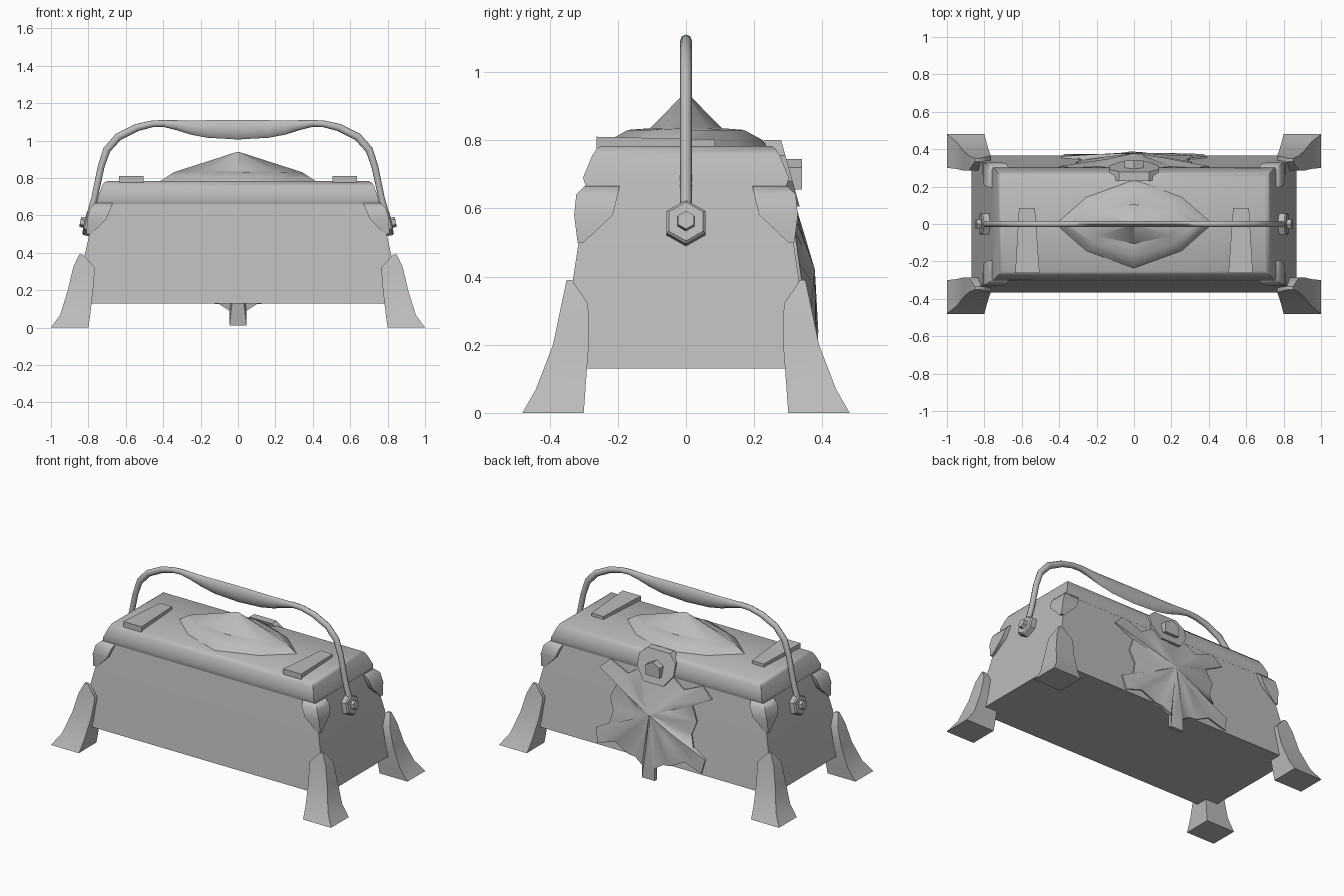
import bpy, bmesh, math
from mathutils import Vector, Matrix

if "Cube" in bpy.data.objects:
    bpy.data.objects.remove(bpy.data.objects["Cube"])

grey = bpy.data.materials.new("plain_grey")
grey.use_nodes = True
grey.diffuse_color = (0.5, 0.5, 0.5, 1)
grey.node_tree.nodes["Principled BSDF"].inputs["Base Color"].default_value = grey.diffuse_color


def finish(name, bm, angle=50):
    bmesh.ops.recalc_face_normals(bm, faces=bm.faces)
    mesh = bpy.data.meshes.new(name)
    bm.to_mesh(mesh)
    bm.free()
    mesh.materials.append(grey)
    ob = bpy.data.objects.new(name, mesh)
    bpy.context.collection.objects.link(ob)
    bpy.ops.object.select_all(action="DESELECT")
    ob.select_set(True)
    bpy.context.view_layer.objects.active = ob
    bpy.ops.object.shade_smooth_by_angle(angle=math.radians(angle))
    return ob


def loft(rings, bm=None):
    """Skin a list of equal-length rings and cap both ends."""
    bm = bm or bmesh.new()
    rows = [[bm.verts.new(p) for p in ring] for ring in rings]
    n = len(rows[0])
    for a, b in zip(rows, rows[1:]):
        for i in range(n):
            j = (i + 1) % n
            bm.faces.new((a[i], a[j], b[j], b[i]))
    bm.faces.new(rows[0])
    bm.faces.new(rows[-1])
    return bm


def box_ring(x0, x1, y0, y1, z):
    return [(x0, y0, z), (x1, y0, z), (x1, y1, z), (x0, y1, z)]


def corners(name, build, angle=50):
    """Build the same part on all four corners."""
    for sx, side in ((1, "left"), (-1, "right")):
        for sy, end in ((1, "back"), (-1, "front")):
            bm = build()
            bmesh.ops.scale(bm, vec=(sx, sy, 1), verts=bm.verts)
            finish(f"{name}_{end}_{side}", bm, angle)


# Tapered chest body and chamfered lid
def stack(sections):
    return loft([box_ring(-x, x, -y, y, z) for z, x, y in sections])


finish("chest_body", stack([(.13, .868, .367), (.40, .817, .33), (.67, .757, .29)]))
finish("lid", stack([(.66, .757, .292), (.69, .752, .302), (.755, .728, .275),
                     (.775, .717, .262), (.783, .70, .25)]), 60)

# Pointed mound on the lid
rings = []
for z, rx, ry in ((.77, .44, .245), (.80, .39, .225), (.83, .345, .17),
                  (.835, .33, .105), (.94, .004, .002)):
    ring = []
    for k in range(8):
        a = k * math.pi / 4
        f = .86 if k % 2 else 1
        ring.append((rx * f * math.cos(a), ry * f * math.sin(a), z))
    rings.append(ring)
finish("lid_mound", loft(rings), 40)

# Tapered straps across the lid
for s, side in ((1, "left"), (-1, "right")):
    bm = loft([[(s * .505, -.262, z), (s * .635, -.262, z), (s * .615, .085, z + dz),
                (s * .53, .085, z + dz)] for z, dz in ((.77, 0), (.81, -.008))])
    finish(f"lid_strap_{side}", bm, 30)

# Flared feet
FOOT = [(0, .80, 1.0, .30, .48), (.07, .79, .95, .295, .44), (.20, .775, .91, .285, .39),
        (.32, .765, .882, .287, .365), (.39, .828, .85, .335, .35)]
corners("foot", lambda: loft([box_ring(x0, x1, y0, y1, z) for z, x0, x1, y0, y1 in FOOT]))


# Small corner guards under the lid
GUARD = [(.50, .785, .81, .300, .318), (.58, .705, .807, .215, .328),
         (.64, .68, .79, .20, .322), (.665, .67, .765, .195, .298)]
corners("corner_guard", lambda: loft([box_ring(x0, x1, y0, y1, z) for z, x0, x1, y0, y1 in GUARD]))

# Carrying handle with a swollen grip: x, upper edge z, lower edge z across the path
half = [(.805, .56, .017), (.768, .69, .017), (.732, .86, .018), (.702, .95, .020),
        (.64, 1.02, .021), (.54, 1.07, .020), (.46, 1.089, .018), (.40, 1.092, .018),
        (.33, 1.083, .026), (.25, 1.07, .038), (.16, 1.062, .047), (0, 1.058, .052)]
path = half + [(-x, z, r) for x, z, r in reversed(half[:-1])]
rings = []
for i, (x, z, r) in enumerate(path):
    before, after = path[max(i - 1, 0)], path[min(i + 1, len(path) - 1)]
    t = Vector((after[0] - before[0], 0, after[1] - before[1])).normalized()
    side = Vector((t.z, 0, -t.x))
    rings.append([Vector((x, 0, z)) + side * r * math.cos(a) + Vector((0, .017 * math.sin(a), 0))
                  for a in [k * math.pi / 4 for k in range(8)]])
finish("carry_handle", loft(rings), 60)


# Hexagonal pivots at the handle ends
def hexagon(x, r, z=.555):
    return [(x, r * math.sin(k * math.pi / 3), z + r * math.cos(k * math.pi / 3)) for k in range(6)]


for s, side in ((1, "left"), (-1, "right")):
    bm = loft([hexagon(.765, .066), hexagon(.815, .066), hexagon(.822, .058)])
    loft([hexagon(.80, .03), hexagon(.845, .027)], bm)
    bmesh.ops.rotate(bm, cent=(.79, 0, .555), matrix=Matrix.Rotation(-.2, 3, "Y"), verts=bm.verts)
    bmesh.ops.scale(bm, vec=(s, 1, 1), verts=bm.verts)
    finish(f"handle_pivot_{side}", bm, 35)


# Ragged emblem with five prongs on the back, bulging in the middle
def wall(z):
    return .375 - .142 * (z - .08) if z > .1 else .376


outline = [(0, .69), (.11, .67), (.20, .61), (.33, .665), (.40, .60), (.27, .53),
           (.31, .44), (.28, .36), (.30, .28), (.39, .23), (.37, .14), (.25, .18),
           (.15, .13), (.10, .125), (.045, .09), (.045, .01)]
outline += [(-x, z) for x, z in reversed(outline[1:])]
bm = bmesh.new()
outer = [bm.verts.new((x, wall(z) + .008, z)) for x, z in outline]
back = [bm.verts.new((x, wall(z) - .015, z)) for x, z in outline]
inner = [bm.verts.new((x * .42, wall(.41 + (z - .41) * .42) + (.036 if i % 3 else .022),
                       .41 + (z - .41) * .42)) for i, (x, z) in enumerate(outline)]
peak = bm.verts.new((0, .378, .42))
rear = bm.verts.new((0, .30, .42))
for i in range(len(outline)):
    j = (i + 1) % len(outline)
    bm.faces.new((outer[i], outer[j], inner[j], inner[i]))
    bm.faces.new((inner[i], inner[j], peak))
    bm.faces.new((outer[j], outer[i], back[i], back[j]))
    bm.faces.new((back[j], back[i], rear))
finish("back_emblem", bm, 45)

# Latch plate and knob above the emblem
plate = [(-.08, .80), (.08, .80), (.13, .755), (.13, .68), (.07, .605), (-.07, .605), (-.13, .68), (-.13, .755)]
bm = loft([[(x, .335 - (z - .60) * .28 + d, z) for x, z in plate] for d in (-.05, 0)])
loft([[(x, y, z) for x, z in ((-.05, .655), (.05, .655), (.05, .72), (0, .745), (-.05, .72))]
      for y in (.28, .34)], bm)
finish("back_latch", bm, 35)
